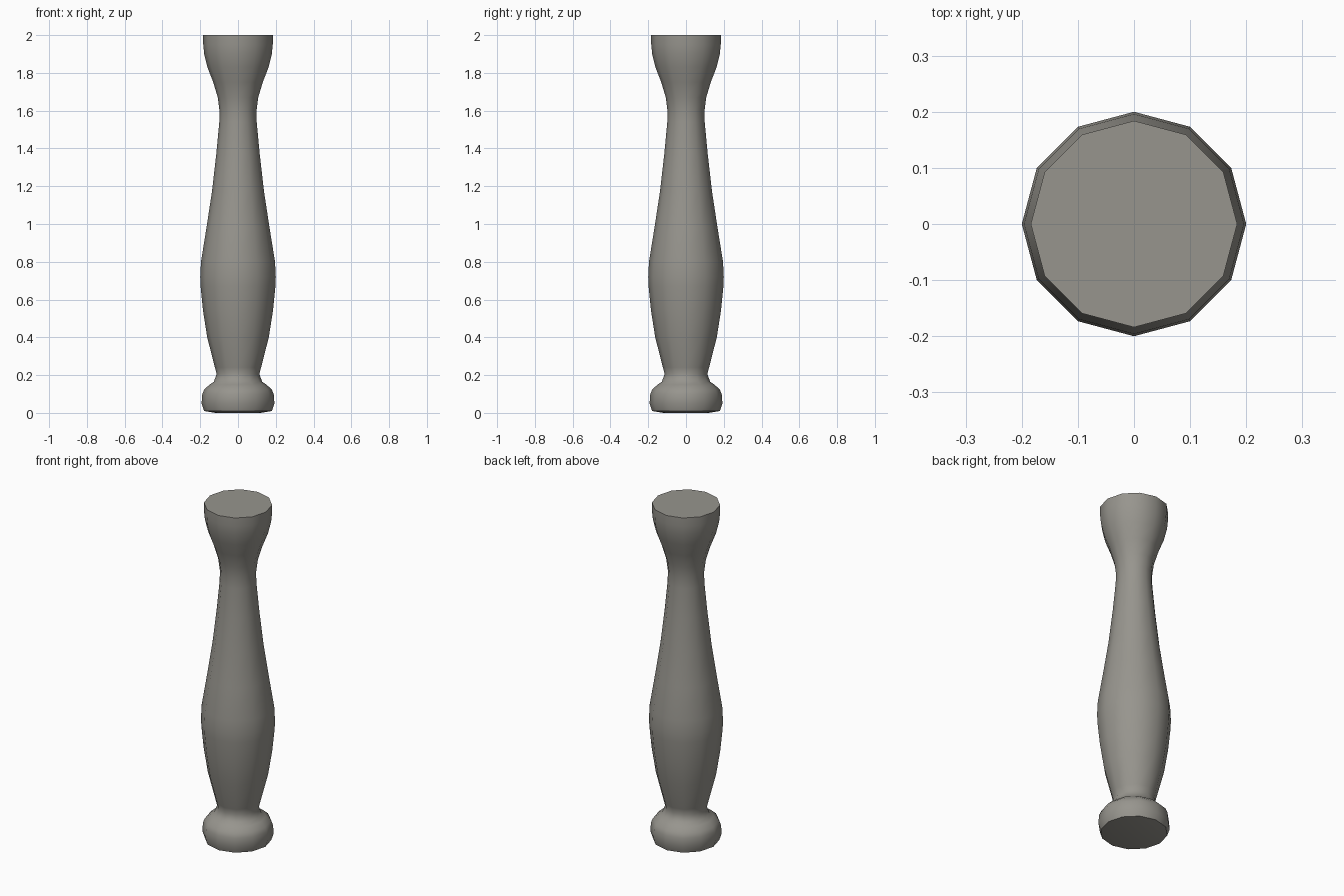
import bpy, bmesh, math

if "Cube" in bpy.data.objects:
    bpy.data.objects.remove(bpy.data.objects["Cube"])

SIDES = 12
# (radius, height) profile of the turned baluster
PROFILE = [
    (0.12, 0.0), (0.18, 0.01), (0.193, 0.05), (0.189, 0.10), (0.178, 0.125),
    (0.15, 0.15), (0.128, 0.165), (0.113, 0.205), (0.122, 0.24), (0.163, 0.40),
    (0.185, 0.54), (0.198, 0.67), (0.2, 0.72), (0.196, 0.80), (0.167, 0.98),
    (0.138, 1.17), (0.115, 1.37), (0.099, 1.54), (0.098, 1.60), (0.107, 1.67),
    (0.131, 1.75), (0.162, 1.83), (0.179, 1.90), (0.184, 1.95), (0.184, 2.0),
]

stone = bpy.data.materials.new("warm grey stone")
stone.diffuse_color = (0.31, 0.30, 0.27, 1)
stone.use_nodes = True
stone.node_tree.nodes["Principled BSDF"].inputs["Base Color"].default_value = stone.diffuse_color

# Lathe the profile around z, vertices on the axes
bm = bmesh.new()
rings = []
for r, z in PROFILE:
    rings.append([bm.verts.new((r * math.cos(2 * math.pi * i / SIDES),
                                r * math.sin(2 * math.pi * i / SIDES), z))
                  for i in range(SIDES)])
for low, high in zip(rings, rings[1:]):
    for i in range(SIDES):
        j = (i + 1) % SIDES
        bm.faces.new((low[i], low[j], high[j], high[i]))
# Flat caps
bm.faces.new(rings[0][::-1])
bm.faces.new(rings[-1])
mesh = bpy.data.meshes.new("baluster")
bm.to_mesh(mesh)
bm.free()
mesh.materials.append(stone)

baluster = bpy.data.objects.new("baluster", mesh)
bpy.context.collection.objects.link(baluster)
bpy.context.view_layer.objects.active = baluster
baluster.select_set(True)
bpy.ops.object.shade_smooth_by_angle(angle=math.radians(50))
